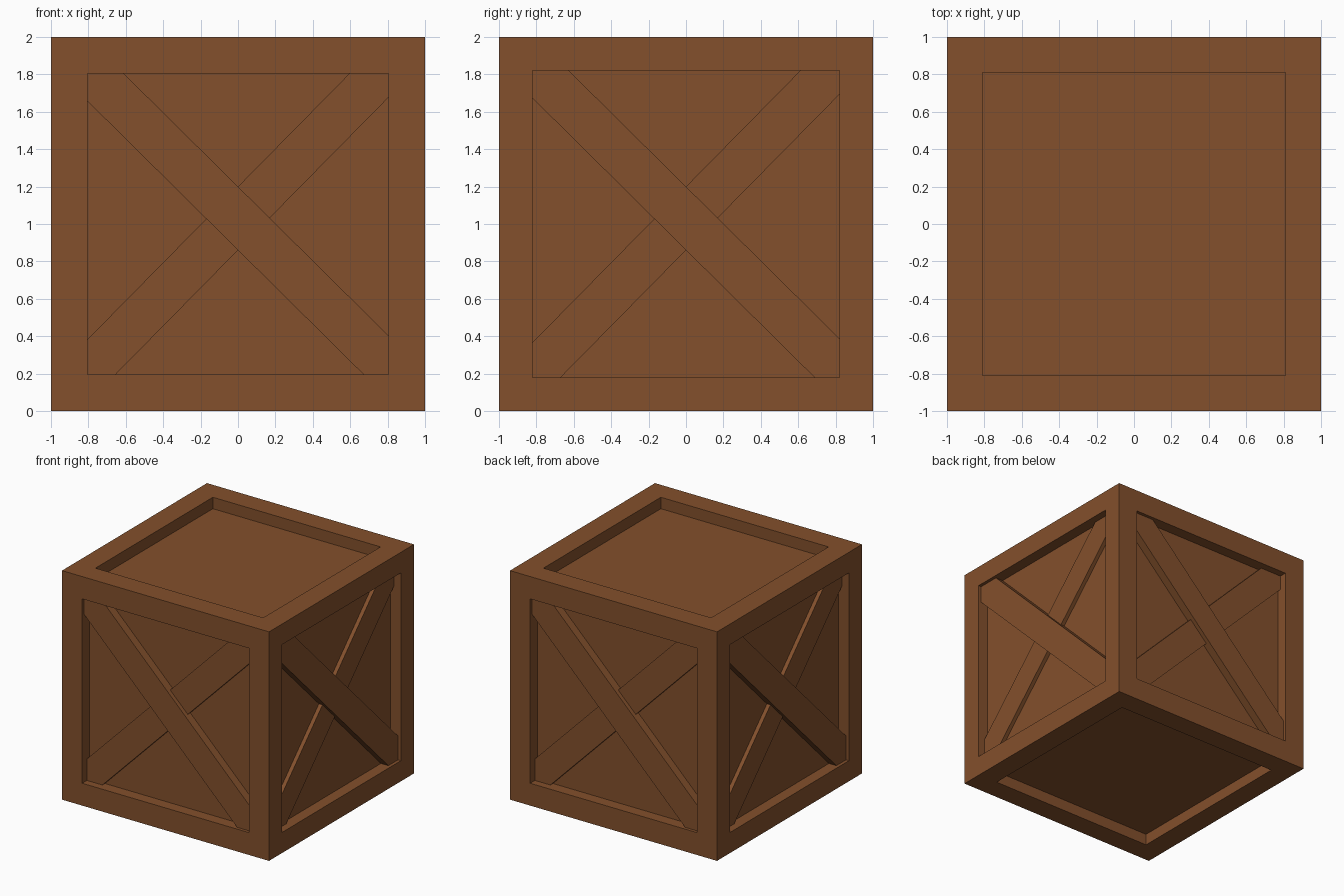
import bpy, bmesh, math
from mathutils import Matrix

if "Cube" in bpy.data.objects:
    bpy.data.objects.remove(bpy.data.objects["Cube"])

wood = bpy.data.materials.new("brown wood")
wood.diffuse_color = (0.227, 0.08, 0.025, 1)
wood.use_nodes = True
wood.node_tree.nodes["Principled BSDF"].inputs["Base Color"].default_value = wood.diffuse_color

RECESS = 0.10


def add_object(name, bm):
    bmesh.ops.recalc_face_normals(bm, faces=bm.faces)
    me = bpy.data.meshes.new(name)
    bm.to_mesh(me)
    bm.free()
    me.materials.append(wood)
    ob = bpy.data.objects.new(name, me)
    bpy.context.collection.objects.link(ob)
    return ob


# crate body: a cube whose six faces are inset and sunk to leave a square frame
bm = bmesh.new()
bmesh.ops.create_cube(bm, size=2, matrix=Matrix.Translation((0, 0, 1)))
bm.normal_update()
for f in list(bm.faces):
    n = f.normal.copy()
    border = 0.19 if abs(n.z) > 0.5 else 0.18 if abs(n.x) > 0.5 else 0.195
    bmesh.ops.inset_individual(bm, faces=[f], thickness=border, use_even_offset=True)
    # straight walls down to the sunken panel
    panel = bmesh.ops.extrude_discrete_faces(bm, faces=[f])["faces"][0]
    bmesh.ops.translate(bm, verts=panel.verts, vec=-n * RECESS)
add_object("crate_frame_and_panels", bm)


def brace(name, half, slope, front, angle):
    """Diagonal board cut to fit the square opening, turned onto one side."""
    hi, lo = 0.20, -0.14
    c = math.copysign(half, slope)
    outline = [((half - hi) / slope, half), (c, half), (c, slope * c + lo),
               ((-half - lo) / slope, -half), (-c, -half), (-c, -slope * c + hi)]
    back = 1 - RECESS - 0.005
    bm = bmesh.new()
    face = bm.faces.new([bm.verts.new((u, -front, 1 + v)) for u, v in outline])
    ext = bmesh.ops.extrude_face_region(bm, geom=[face], use_keep_orig=True)["geom"]
    moved = [g for g in ext if isinstance(g, bmesh.types.BMVert)]
    bmesh.ops.translate(bm, verts=moved, vec=(0, front - back, 0))
    bmesh.ops.rotate(bm, verts=bm.verts, cent=(0, 0, 0),
                     matrix=Matrix.Rotation(angle, 3, 'Z'))
    add_object(name, bm)


# crossed braces on the four upright sides, one lying over the other
for i, side in enumerate(("front", "right", "back", "left")):
    half = 0.82 if i % 2 else 0.805
    brace(side + "_outer_brace", half, -0.99, 0.972, i * math.pi / 2)
    brace(side + "_inner_brace", half, 1.015, 0.935, i * math.pi / 2)
